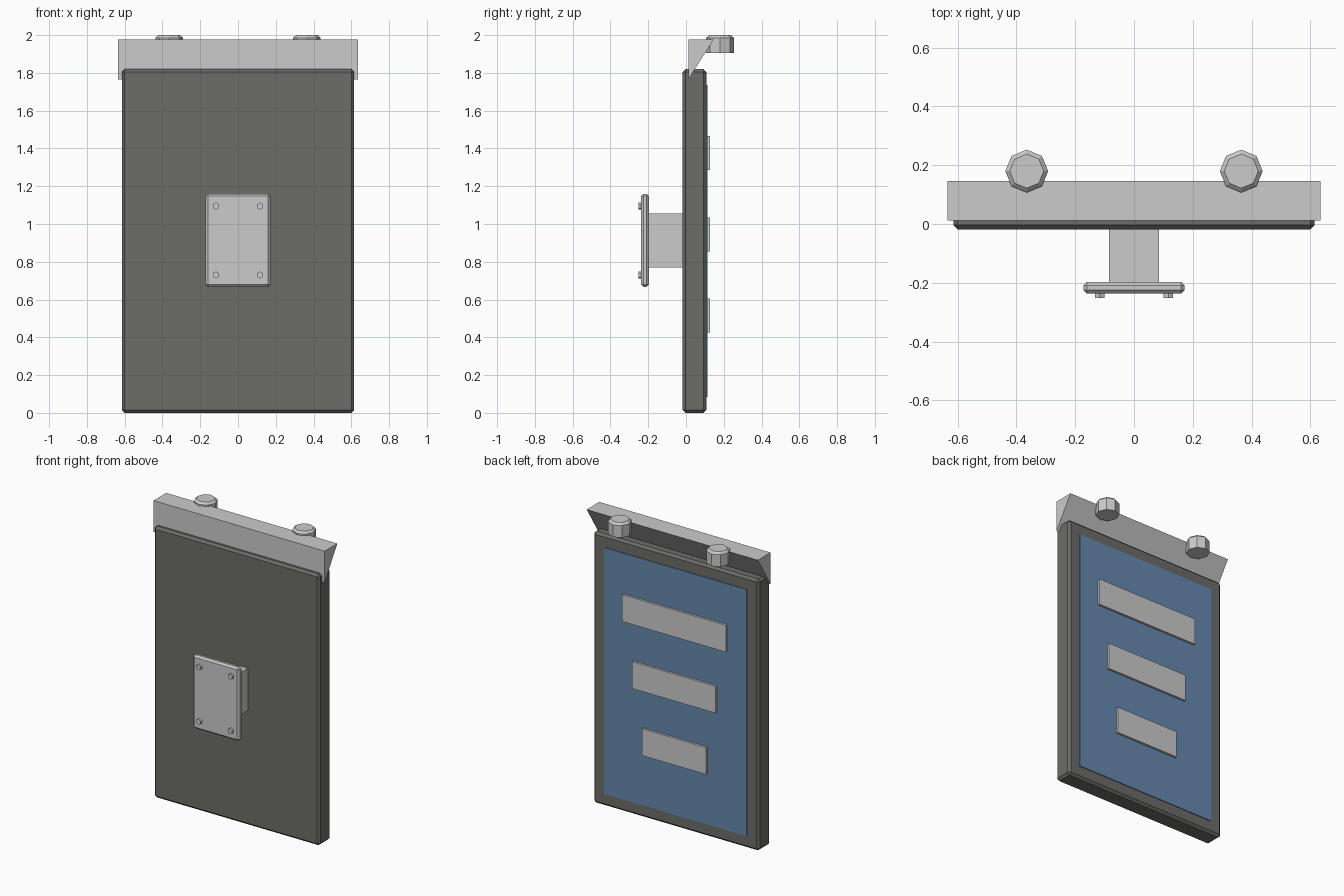
import bpy, bmesh, math
from mathutils import Matrix

if "Cube" in bpy.data.objects:
    bpy.data.objects.remove(bpy.data.objects["Cube"])


def material(name, color):
    m = bpy.data.materials.new(name)
    m.diffuse_color = (*color, 1)
    m.use_nodes = True
    m.node_tree.nodes["Principled BSDF"].inputs["Base Color"].default_value = m.diffuse_color
    return m


frame_mat = material("dark_grey", (0.15, 0.15, 0.14))
blue_mat = material("screen_blue", (0.13, 0.25, 0.42))


def finish(name, bm, mat=None, bevel=0):
    bmesh.ops.recalc_face_normals(bm, faces=bm.faces)
    mesh = bpy.data.meshes.new(name)
    bm.to_mesh(mesh)
    bm.free()
    ob = bpy.data.objects.new(name, mesh)
    bpy.context.collection.objects.link(ob)
    if mat:
        mesh.materials.append(mat)
    if bevel:
        mod = ob.modifiers.new("bevel", 'BEVEL')
        mod.width = bevel
        mod.segments = 1
    return ob


def box(name, x, y, z, mat=None, bevel=0):
    """Box from (min, max) ranges on each axis."""
    bm = bmesh.new()
    bmesh.ops.create_cube(bm, size=1)
    for v in bm.verts:
        v.co = [lo + (c + 0.5) * (hi - lo) for c, (lo, hi) in zip(v.co, (x, y, z))]
    return finish(name, bm, mat, bevel)


# Display body, screen and its raised bars
box("panel", (-0.615, 0.615), (-0.018, 0.108), (0, 1.82), frame_mat, 0.015)
box("screen", (-0.53, 0.53), (0.09, 0.113), (0.083, 1.737), blue_mat)
for i, (w, z) in enumerate([(0.77, 1.375), (0.62, 0.945), (0.475, 0.515)]):
    box(f"screen_bar_{i + 1}", (-w / 2, w / 2), (0.10, 0.128), (z - 0.09, z + 0.09))

# Wall bracket
box("bracket_arm", (-0.085, 0.085), (-0.205, -0.01), (0.77, 1.055))
box("bracket_plate", (-0.172, 0.172), (-0.237, -0.197), (0.667, 1.16), None, 0.012)

# Hex bolts in the plate
for x in (-0.117, 0.117):
    for z in (0.73, 1.095):
        bm = bmesh.new()
        m = (Matrix.Translation((x, -0.241, z)) @ Matrix.Rotation(math.pi / 2, 4, 'X'))
        bmesh.ops.create_cone(bm, cap_ends=True, segments=6, radius1=0.019,
                              radius2=0.019, depth=0.022, matrix=m
                              @ Matrix.Rotation(math.pi / 6, 4, 'Z')
                              @ Matrix.Rotation(math.pi / 6, 4, 'Z'))
        finish("bolt", bm)

# Wedge-shaped hood
bm = bmesh.new()
profile = [(0.012, 1.765), (0.012, 1.976), (0.146, 1.976)]
face = bm.faces.new([bm.verts.new((-0.635, y, z)) for y, z in profile])
ext = bmesh.ops.extrude_face_region(bm, geom=[face])
bmesh.ops.translate(bm, vec=(1.27, 0, 0),
                    verts=[e for e in ext["geom"] if isinstance(e, bmesh.types.BMVert)])
finish("hood", bm)

# Eight-sided lamps with a chamfered top
for x in (-0.365, 0.365):
    bm = bmesh.new()
    for r1, r2, z1, z2 in [(0.073, 0.073, 1.905, 1.986), (0.073, 0.058, 1.986, 2.0)]:
        bmesh.ops.create_cone(bm, cap_ends=False, segments=8, radius1=r1, radius2=r2,
                              depth=z2 - z1,
                              matrix=Matrix.Translation((x, 0.18, (z1 + z2) / 2)))
    bmesh.ops.remove_doubles(bm, verts=bm.verts, dist=1e-4)
    bmesh.ops.holes_fill(bm, edges=bm.edges, sides=8)
    finish("lamp", bm)
